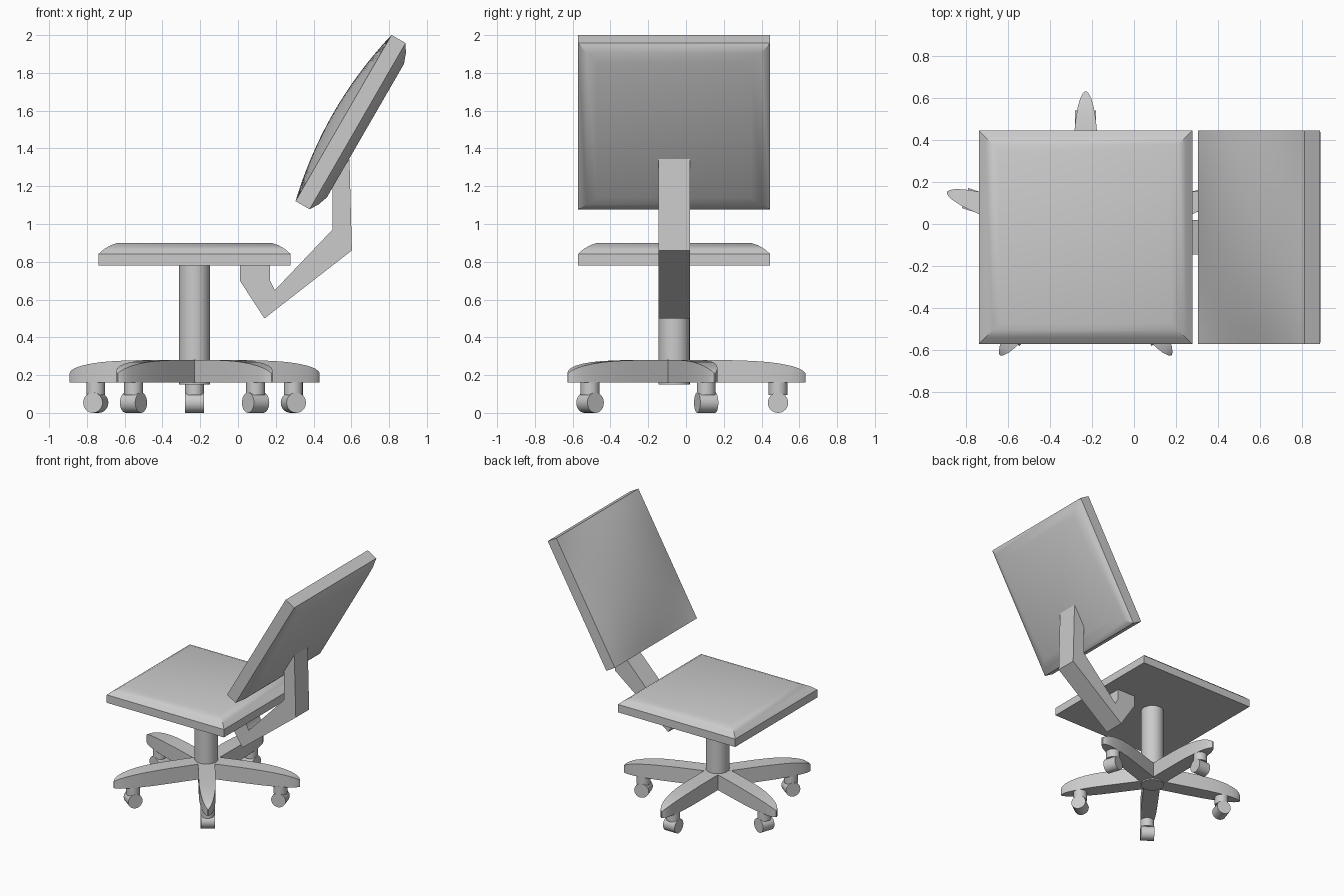
import bpy, bmesh
from math import radians, cos, sin
from mathutils import Matrix, Vector

if "Cube" in bpy.data.objects:
    bpy.data.objects.remove(bpy.data.objects["Cube"])

CX, CY = -0.23, -0.063      # column axis
HALF = 0.508                # half width of both pads


def finish(name, bm, matrix=None, angle=30):
    bmesh.ops.recalc_face_normals(bm, faces=bm.faces)
    mesh = bpy.data.meshes.new(name)
    bm.to_mesh(mesh)
    bm.free()
    ob = bpy.data.objects.new(name, mesh)
    bpy.context.collection.objects.link(ob)
    if matrix:
        ob.matrix_world = matrix
    bpy.ops.object.select_all(action='DESELECT')
    ob.select_set(True)
    bpy.context.view_layer.objects.active = ob
    bpy.ops.object.shade_smooth_by_angle(angle=radians(angle))
    return ob


def loft(bm, rings, cap_end=True):
    """Skin a list of closed point rings and cap the ends."""
    rows = [[bm.verts.new(p) for p in r] for r in rings]
    n = len(rows[0])
    for a, b in zip(rows, rows[1:]):
        for i in range(n):
            bm.faces.new((a[i], a[(i + 1) % n], b[(i + 1) % n], b[i]))
    bm.faces.new(rows[0])
    if cap_end:
        bm.faces.new(rows[-1])
    return rows


def square(inset, z):
    h = HALF - inset
    return [(-h, -h, z), (h, -h, z), (h, h, z), (-h, h, z)]


def cylinder(name, r, depth, matrix, sides=32):
    bm = bmesh.new()
    bmesh.ops.create_cone(bm, cap_ends=True, segments=sides,
                          radius1=r, radius2=r, depth=depth)
    return finish(name, bm, matrix)


# Seat pad: flat bottom, rounded upper rim
bm = bmesh.new()
loft(bm, [square(i, z) for i, z in
          ((0, .78), (0, .842), (.03, .868), (.065, .888), (.1, .90))])
finish("seat", bm, Matrix.Translation((CX, CY, 0)))

# Backrest: chamfered rear, straight rim, pillow-shaped front
bm = bmesh.new()
T = 0.086
loft(bm, [square(i, z) for i, z in
          ((.1, -.048), (.045, -.028), (0, 0), (0, T))], cap_end=False)
N = 16
grid = []
for i in range(N + 1):
    u = -1 + 2 * i / N
    row = []
    for j in range(N + 1):
        v = -1 + 2 * j / N
        row.append(bm.verts.new((u * HALF, v * HALF,
                                 T + .06 * (1 - u * u) * (1 - v * v))))
    grid.append(row)
for i in range(N):
    for j in range(N):
        bm.faces.new((grid[i][j], grid[i + 1][j],
                      grid[i + 1][j + 1], grid[i][j + 1]))
bmesh.ops.remove_doubles(bm, verts=bm.verts, dist=1e-4)
finish("backrest", bm, Matrix.Translation((.633, CY, 1.518))
       @ Matrix.Rotation(radians(-60), 4, 'Y'))

# Bent arm joining seat and backrest
arm = [(.01, .785), (.01, .70), (.14, .50), (.603, .86), (.59, 1.345),
       (.50, 1.20), (.50, .97), (.195, .65), (.17, .70), (.17, .785)]
bm = bmesh.new()
loft(bm, [[(x, CY + s * .083, z) for x, z in arm] for s in (-1, 1)])
finish("back_arm", bm)

# Central column
cylinder("column", .083, .635, Matrix.Translation((CX, CY, .4675)))

# Five legs, each with a caster: radius, half width, top height
stations = ((0, .06, .28), (.3, .06, .279), (.42, .059, .275), (.5, .054, .269),
            (.56, .048, .261), (.62, .038, .249), (.66, .027, .236),
            (.685, .014, .222), (.695, .003, .21))
for k in range(5):
    spin = (Matrix.Translation((CX, CY, 0))
            @ Matrix.Rotation(radians(90 + 72 * k), 4, 'Z'))
    bm = bmesh.new()
    loft(bm, [[(r, -w, .16), (r, w, .16), (r, w, z), (r, -w, z)]
              for r, w, z in stations])
    finish(f"leg_{k + 1}", bm, spin)
    cylinder(f"caster_stem_{k + 1}", .05, .07,
             spin @ Matrix.Translation((.55, 0, .13)), 24)
    cylinder(f"caster_wheel_{k + 1}", .054, .1,
             spin @ Matrix.Translation((.55, 0, .054))
             @ Matrix.Rotation(radians(90), 4, 'X'), 24)
